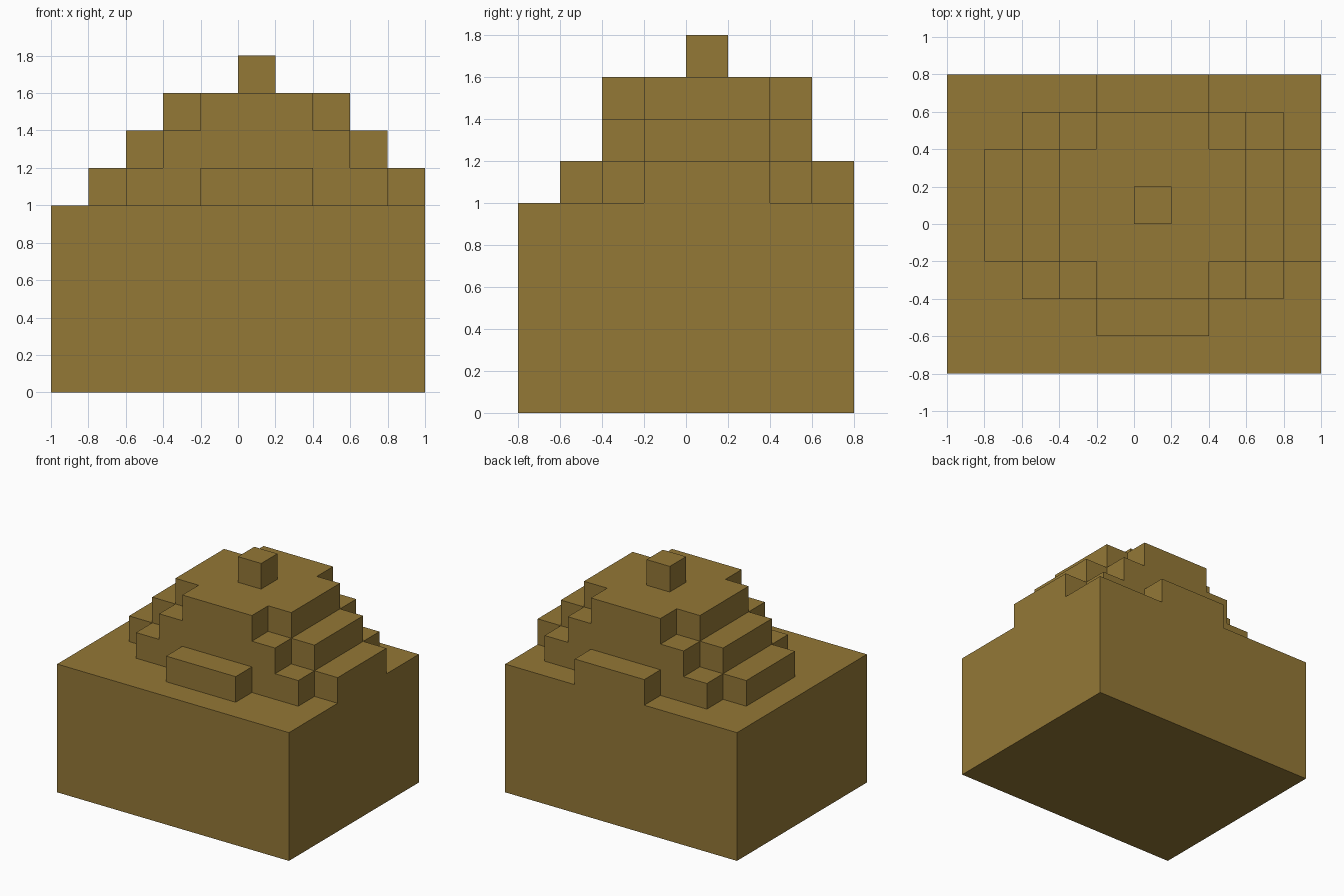
import bpy
import bmesh
import math

cube = bpy.data.objects.get("Cube")
if cube:
    bpy.data.objects.remove(cube, do_unlink=True)

# One earthy brown for the whole model
EARTH = (0.296, 0.188, 0.037, 1.0)
earth = bpy.data.materials.new("earth_brown")
earth.use_nodes = True
earth.diffuse_color = EARTH
bsdf = earth.node_tree.nodes["Principled BSDF"]
bsdf.inputs["Base Color"].default_value = EARTH
bsdf.inputs["Roughness"].default_value = 1.0

STEP = 0.2      # block size
CENTRE = 0.1    # the mound's axis is half a block off the base's centre

# Each tier is a union of rectangles (half width, half depth) about the axis
BASE_HEIGHT = 1.0
TIERS = [
    [(0.7, 0.5), (0.9, 0.3), (0.3, 0.7)],   # wide foot with four bulges
    [(0.5, 0.5), (0.7, 0.3)],               # middle step
    [(0.3, 0.5), (0.5, 0.3)],               # upper step with notched corners
    [(0.1, 0.1)],                           # single block on the summit
]


def raise_faces(bm, faces, height):
    """Extrude a patch of faces straight up and return its new top faces."""
    result = bmesh.ops.extrude_face_region(bm, geom=faces)["geom"]
    verts = [g for g in result if isinstance(g, bmesh.types.BMVert)]
    bmesh.ops.translate(bm, verts=verts, vec=(0, 0, height))
    return [g for g in result if isinstance(g, bmesh.types.BMFace)]


def in_tier(face, rects):
    c = face.calc_center_median()
    dx, dy = abs(c.x - CENTRE), abs(c.y - CENTRE)
    return any(dx < w and dy < d for w, d in rects)


# Base block on a 10 x 8 grid of cells
bm = bmesh.new()
bmesh.ops.create_grid(bm, x_segments=10, y_segments=8, size=1.0)
bmesh.ops.scale(bm, verts=bm.verts[:], vec=(1.0, 0.8, 1.0))
top = raise_faces(bm, bm.faces[:], BASE_HEIGHT)

# Stepped mound, each tier raised out of the one below
for rects in TIERS:
    top = raise_faces(bm, [f for f in top if in_tier(f, rects)], STEP)

# Merge the flat cells into clean large faces
bmesh.ops.recalc_face_normals(bm, faces=bm.faces[:])
bmesh.ops.dissolve_limit(bm, angle_limit=math.radians(1),
                         verts=bm.verts[:], edges=bm.edges[:])

mesh = bpy.data.meshes.new("stepped_mound")
bm.to_mesh(mesh)
bm.free()
mesh.materials.append(earth)
mound = bpy.data.objects.new("stepped_mound", mesh)
bpy.context.collection.objects.link(mound)
